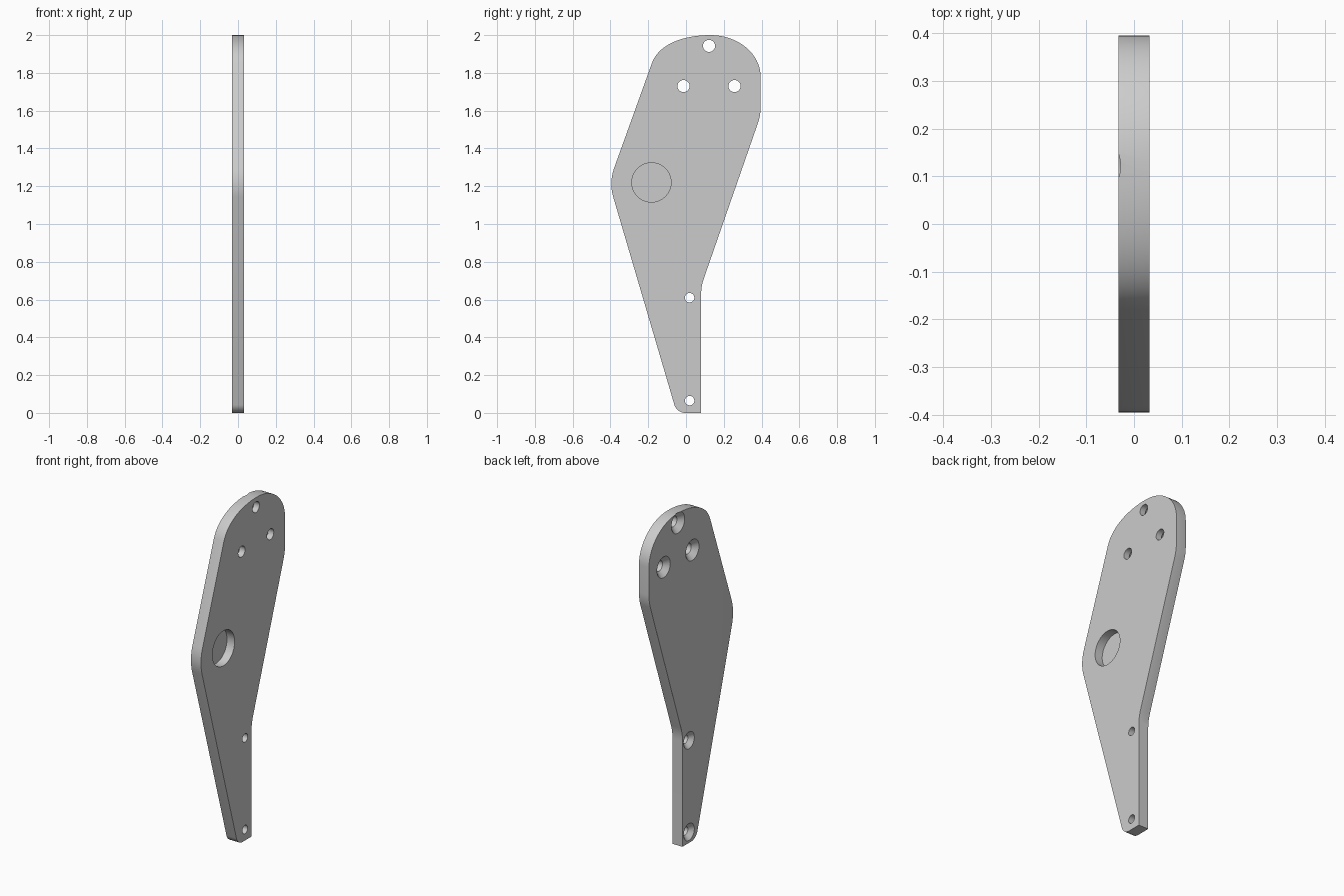
import bpy, bmesh, math
from mathutils import Vector, Matrix
from mathutils.geometry import interpolate_bezier

cube = bpy.data.objects.get("Cube")
if cube:
    bpy.data.objects.remove(cube)

HALF = 0.033      # half the plate thickness
EDGE = 0.012      # softened edge on the countersunk face

grey = bpy.data.materials.new("plain grey")
grey.use_nodes = True
grey.diffuse_color = (0.6, 0.6, 0.6, 1)
grey.node_tree.nodes["Principled BSDF"].inputs["Base Color"].default_value = (0.6, 0.6, 0.6, 1)


def fillet(before, corner, after, radius, steps=8):
    """Points of the arc that rounds a corner of the outline."""
    before, corner, after = Vector(before), Vector(corner), Vector(after)
    u, v = (before - corner).normalized(), (after - corner).normalized()
    half = u.angle(v) / 2
    start = corner + u * radius / math.tan(half)
    centre = corner + (u + v).normalized() * radius / math.sin(half)
    turn = math.pi - 2 * half
    sign = 1 if u.x * v.y - u.y * v.x < 0 else -1
    arm = start - centre
    return [centre + Matrix.Rotation(sign * turn * i / steps, 2) @ arm
            for i in range(steps + 1)]


def add_object(name, bm):
    bmesh.ops.recalc_face_normals(bm, faces=bm.faces)
    mesh = bpy.data.meshes.new(name)
    bm.to_mesh(mesh)
    bm.free()
    mesh.materials.append(grey)
    ob = bpy.data.objects.new(name, mesh)
    bpy.context.collection.objects.link(ob)
    return ob


# Outline in (y, z), counter-clockwise from the square bottom corner
foot, heel = (0.08, 0), (-0.049, 0)
waist, shoulder = (0.08, 0.67), (0.395, 1.575)
elbow, crown_start = (-0.408, 1.22), (-0.18, 1.853)
outline = [Vector(foot)]
outline += fillet(foot, waist, shoulder, 0.25)
outline += fillet(waist, shoulder, (0.395, 1.78), 0.25)
outline += [Vector((0.13 + 0.265 * math.cos(a), 1.78 + 0.22 * math.sin(a)))
            for a in (math.pi / 2 * i / 16 for i in range(17))]
crown = interpolate_bezier((0.13, 2, 0), (0, 2, 0), (-0.14, 1.96, 0), (*crown_start, 0), 17)
outline += [p.to_2d() for p in crown[1:]]
outline += fillet(crown_start, elbow, heel, 0.245)
outline += fillet(elbow, heel, foot, 0.06)

# Plate: extruded outline, softened on the -x rim except along the lower straight edge
bm = bmesh.new()
rim = bm.faces.new([bm.verts.new((-HALF, p.x, p.y)) for p in outline])
rim_edges = list(rim.edges)
back = bmesh.ops.extrude_face_region(bm, geom=[rim], use_keep_orig=True)
for v in [g for g in back["geom"] if isinstance(g, bmesh.types.BMVert)]:
    v.co.x = HALF
bmesh.ops.recalc_face_normals(bm, faces=bm.faces)
soft = [e for e in rim_edges
        if not all(v.co.y > 0.079 and v.co.z < 0.65 for v in e.verts)]
bmesh.ops.bevel(bm, geom=soft, offset=EDGE, offset_type='OFFSET', segments=4,
                profile=0.5, affect='EDGES', clamp_overlap=True)
plate = add_object("plate", bm)


def drill(name, y, z, profile, sides=48):
    """Cut a turned profile of (x, radius) pairs out of the plate."""
    bm = bmesh.new()
    rings = []
    for x, r in profile:
        rings.append([bm.verts.new((x, y + r * math.cos(a), z + r * math.sin(a)))
                      for a in (math.tau * i / sides for i in range(sides))])
    for low, high in zip(rings, rings[1:]):
        for i in range(sides):
            j = (i + 1) % sides
            bm.faces.new((low[i], low[j], high[j], high[i]))
    bm.faces.new(rings[0])
    bm.faces.new(rings[-1])
    cutter = add_object(name, bm)
    cutter.hide_render = True
    mod = plate.modifiers.new(name, 'BOOLEAN')
    mod.operation, mod.solver, mod.object = 'DIFFERENCE', 'EXACT', cutter
    bpy.context.view_layer.objects.active = plate
    bpy.ops.object.modifier_apply(modifier=name)
    bpy.data.objects.remove(cutter)


# Countersunk screw holes: y, z, bore radius, head radius
for y, z, bore, head in [(0.122, 1.943, 0.032, 0.062), (-0.013, 1.73, 0.032, 0.062),
                         (0.257, 1.73, 0.032, 0.062), (0.019, 0.61, 0.025, 0.05),
                         (0.019, 0.065, 0.025, 0.05)]:
    slope = head - bore
    drill("screw_hole", y, z, [(-HALF - 0.01, head + 0.01), (slope - HALF, bore),
                               (HALF + 0.01, bore)])

# Blind round pocket on the flat face
drill("pocket", -0.183, 1.22, [(HALF - 0.05, 0.104), (HALF + 0.01, 0.104)])

plate.select_set(True)
bpy.context.view_layer.objects.active = plate
bpy.ops.object.shade_smooth_by_angle(angle=math.radians(30))
